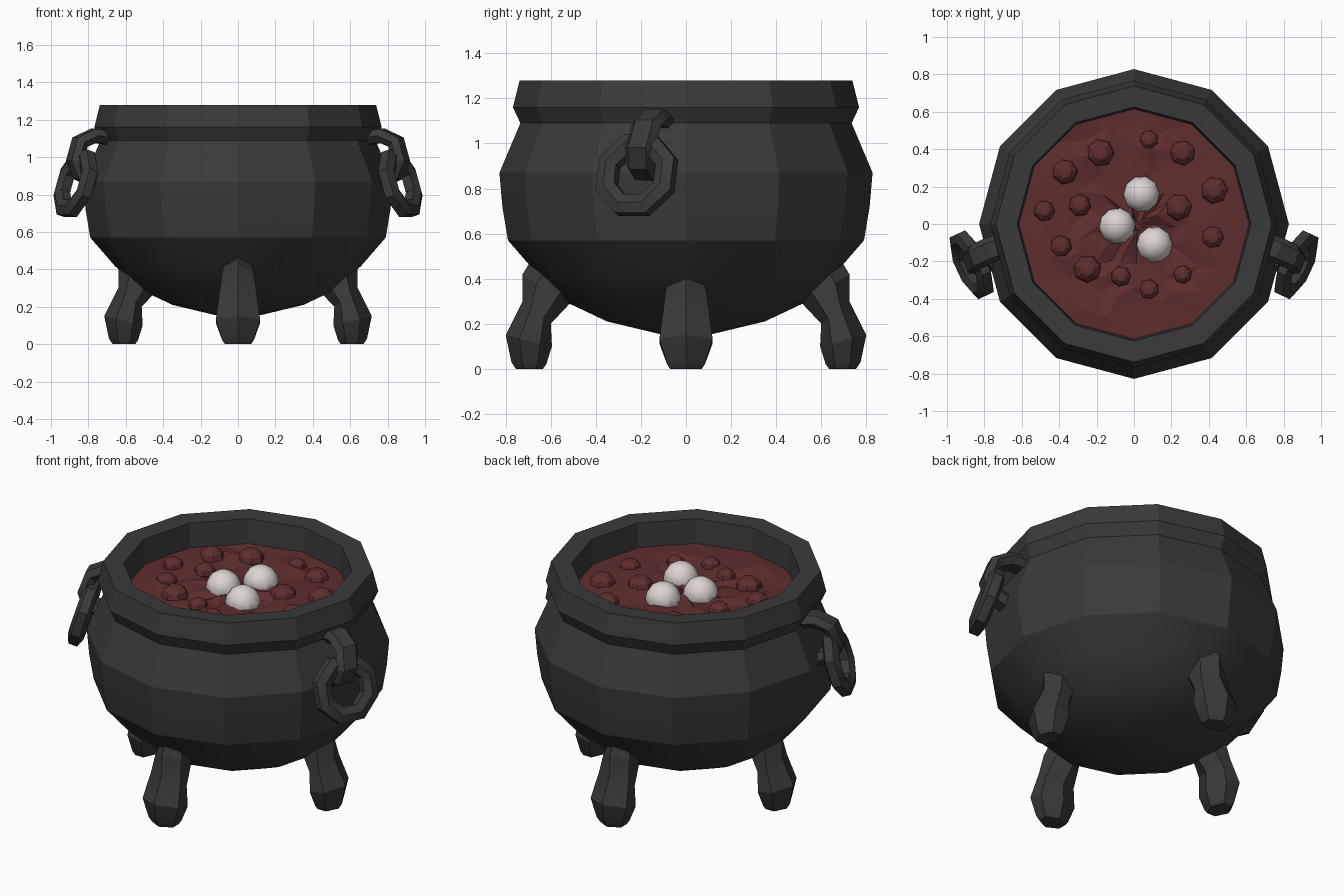
import bpy, bmesh, math, random
from mathutils import Vector, Matrix

if "Cube" in bpy.data.objects:
    bpy.data.objects.remove(bpy.data.objects["Cube"])

random.seed(4)


def material(name, rgb):
    m = bpy.data.materials.new(name)
    m.diffuse_color = (*rgb, 1)
    m.use_nodes = True
    m.node_tree.nodes["Principled BSDF"].inputs["Base Color"].default_value = m.diffuse_color
    return m


IRON = material("dark iron", (0.042, 0.042, 0.042))
SOUP = material("red stew", (0.115, 0.027, 0.027))
PALE = material("pale dumpling", (0.72, 0.66, 0.63))


def finish(bm, name, mat, angle=25):
    bmesh.ops.recalc_face_normals(bm, faces=bm.faces)
    me = bpy.data.meshes.new(name)
    bm.to_mesh(me)
    bm.free()
    me.materials.append(mat)
    ob = bpy.data.objects.new(name, me)
    bpy.context.collection.objects.link(ob)
    bpy.ops.object.select_all(action='DESELECT')
    ob.select_set(True)
    bpy.context.view_layer.objects.active = ob
    bpy.ops.object.shade_smooth_by_angle(angle=math.radians(angle))
    return ob


def loft(loops, cap_start=False, cap_end=False, cyclic=False):
    """Skin a list of equal closed loops of points."""
    bm = bmesh.new()
    rows = [[bm.verts.new(p) for p in loop] for loop in loops]
    pairs = list(zip(rows, rows[1:])) + ([(rows[-1], rows[0])] if cyclic else [])
    for a, b in pairs:
        for i in range(len(a)):
            j = (i + 1) % len(a)
            bm.faces.new((a[i], a[j], b[j], b[i]))
    if cap_start:
        bm.faces.new(rows[0])
    if cap_end:
        bm.faces.new(rows[-1])
    return bm


def circle(r, z, n=12):
    return [(r * math.cos(math.tau * i / n), r * math.sin(math.tau * i / n), z) for i in range(n)]


# Pot body with collar and inner wall
profile = [(0.12, 0.155), (0.35, 0.21), (0.53, 0.295), (0.66, 0.42), (0.79, 0.57), (0.815, 0.72),
           (0.828, 0.87), (0.735, 1.09), (0.768, 1.16), (0.738, 1.28), (0.625, 1.275), (0.61, 1.05)]
finish(loft([circle(r, z) for r, z in profile], cap_start=True), "pot", IRON)

# Stew surface, lightly rippled
rings = []
for k, r in enumerate((0.03, 0.12, 0.22, 0.32, 0.42, 0.52, 0.615)):
    jit = 0 if k == 6 else 0.018
    rings.append([(x + random.uniform(-jit, jit), y + random.uniform(-jit, jit),
                   z + random.uniform(-jit, jit) * 0.9) for x, y, z in circle(r, 1.13, 24)])
bm = loft(rings, cap_start=True)
bmesh.ops.triangulate(bm, faces=bm.faces)
finish(bm, "stew", SOUP, 15)


def ball(name, x, y, z, r, mat, u, v, flat, angle):
    bm = bmesh.new()
    bmesh.ops.create_uvsphere(bm, u_segments=u, v_segments=v, radius=r)
    bmesh.ops.transform(bm, matrix=Matrix.Translation((x, y, z)) @ Matrix.Rotation(x * 9, 4, 'Z')
                        @ Matrix.Diagonal((1, 1, flat, 1)), verts=bm.verts)
    finish(bm, name, mat, angle)


# Lumps in the stew
lumps = [(-.18, .38, .075), (-.37, .28, .07), (.08, .45, .052), (.26, .38, .07), (.43, .18, .075),
         (.24, .09, .075), (-.29, .1, .06), (-.48, .07, .057), (.42, -.07, .063), (-.39, -.12, .06),
         (-.25, -.24, .075), (-.07, -.28, .055), (.08, -.35, .055), (.26, -.27, .05)]
for i, (x, y, r) in enumerate(lumps):
    ball(f"stew_lump_{i + 1}", x, y, 1.13, r, SOUP, 7, 6, 0.85, 15)

# Pale dumplings
for i, (x, y) in enumerate([(.04, .16), (-.09, -.01), (.11, -.11)]):
    ball(f"dumpling_{i + 1}", x, y, 1.14, 0.097, PALE, 10, 8, 0.95, 30)

# Legs: hexagonal sections given as (inner radius, z), (outer radius, z), half width
leg = [((.46, .36), (.64, .56), .06), ((.52, .285), (.725, .42), .085), ((.60, .20), (.725, .30), .10),
       ((.595, .10), (.80, .15), .118), ((.62, .02), (.775, .03), .085), ((.635, 0), (.755, 0), .07)]


def leg_part(name, turn, shift):
    rot = Matrix.Rotation(math.radians(turn), 3, 'Z')
    loops = []
    for a, b, w in leg:
        a, b = Vector((a[0] + shift, 0, a[1])), Vector((b[0] + shift, 0, b[1]))
        side = Vector((0, w, 0))
        p, q = a.lerp(b, 0.25), a.lerp(b, 0.7)
        ring = [b, q + side, p + side, a, p - side, q - side]
        loops.append([rot @ v for v in ring])
    finish(loft(loops, True, True), name, IRON)


for name, turn, shift in (("front_leg", -90, 0), ("back_leg", 90, 0),
                          ("right_leg", 0, -0.085), ("left_leg", 180, -0.085)):
    leg_part(name, turn, shift)


# Hook and hanging ring on each side
def mirrored(ob):
    other = ob.copy()
    other.data = ob.data.copy()
    other.data.transform(Matrix.Diagonal((-1, 1, 1, 1)))
    other.data.flip_normals()
    other.name = ob.name.replace("right", "left")
    bpy.context.collection.objects.link(other)


path = [Vector(p) for p in ((.68, -.11, 1.10), (.77, -.14, 1.115), (.845, -.175, 1.08),
                            (.87, -.205, .98), (.84, -.205, .91), (.76, -.18, .87))]
across = Vector((0.36, 0.93, 0)) * 0.07
loops = []
for i, p in enumerate(path):
    t = (path[min(i + 1, 5)] - path[max(i - 1, 0)]).normalized()
    n = t.cross(across).normalized() * 0.037
    loops.append([p + across * .6 + n, p + across, p + across * .6 - n,
                  p - across * .6 - n, p - across, p - across * .6 + n])
mirrored(finish(loft(loops, True, True), "right_hook", IRON))

place = (Matrix.Translation((.868, -.218, .86)) @ Matrix.Rotation(math.radians(-25), 4, 'Z')
         @ Matrix.Rotation(math.radians(-17), 4, 'Y'))
loops = []
for i in range(8):
    a = math.tau * (i + 0.5) / 8
    loops.append([place @ Vector((x, r * math.cos(a), r * math.sin(a))) for r, x in
                  ((.197, .025), (.197, -.025), (.15, -.045), (.105, -.025), (.105, .025), (.15, .045))])
mirrored(finish(loft(loops, cyclic=True), "right_ring", IRON))
